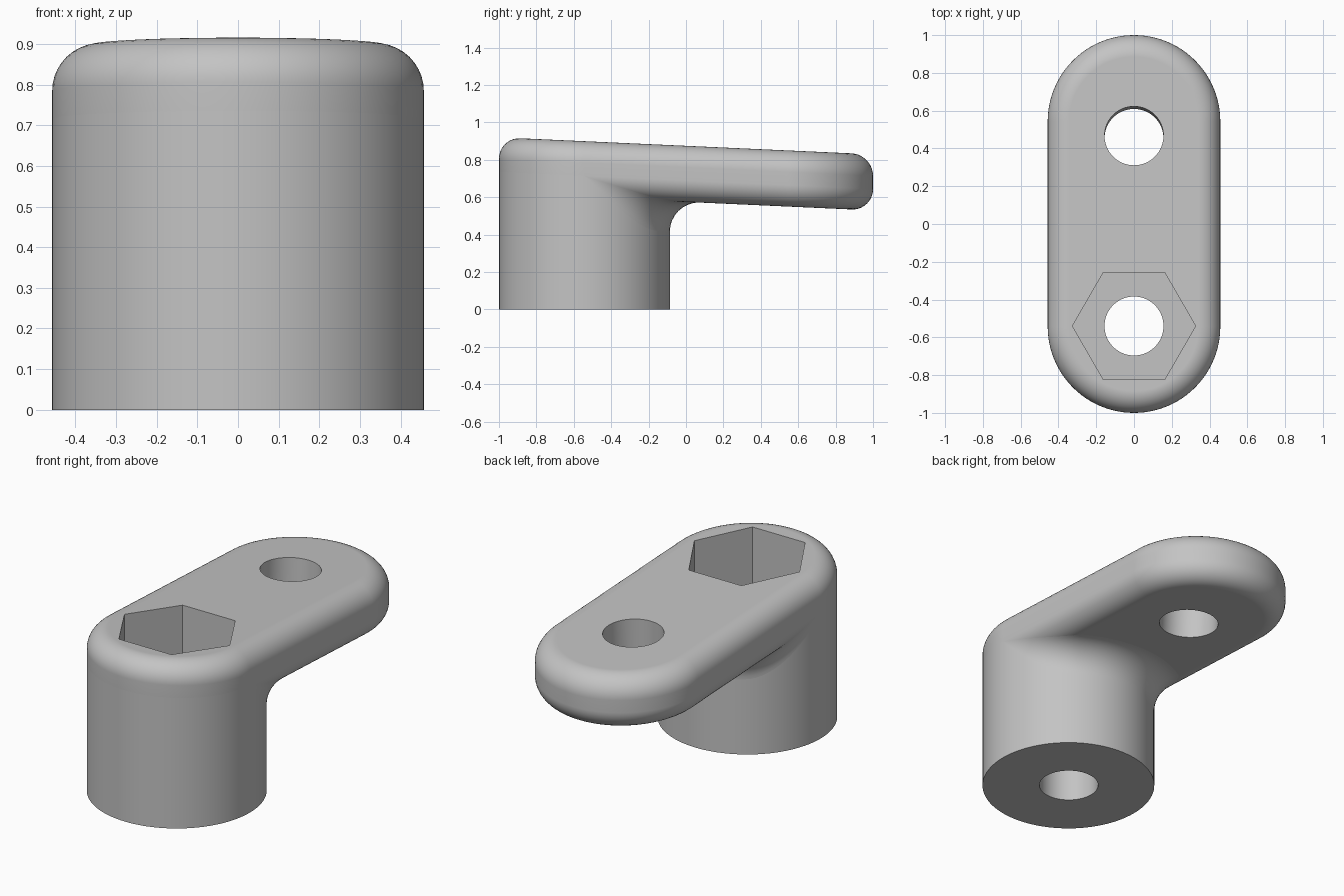
import bpy, bmesh
from math import sin, cos, pi, sqrt, atan
from mathutils import Vector

cube = bpy.data.objects.get("Cube")
if cube:
    bpy.data.objects.remove(cube, do_unlink=True)

R = 0.457            # outer radius of post and arm ends
Y = 1 - R            # distance of each end centre from the middle
BEVEL = 0.115        # rounding of the arm edges
HALF = 0.15          # half thickness of the arm
FILLET = 0.155       # blend between post and arm
SLOPE = -0.0455      # fall of the arm towards the back
MID = 0.725          # arm mid height at y = 0
HOLE, HEX = 0.156, 0.326
SEG = 96

grey = bpy.data.materials.new("plain grey")
grey.use_nodes = True
colour = (0.55, 0.55, 0.55, 1)
grey.diffuse_color = colour
grey.node_tree.nodes["Principled BSDF"].inputs["Base Color"].default_value = colour


def add_object(name, bm):
    mesh = bpy.data.meshes.new(name)
    bm.to_mesh(mesh)
    bm.free()
    mesh.materials.append(grey)
    obj = bpy.data.objects.new(name, mesh)
    bpy.context.collection.objects.link(obj)
    return obj


def loft(name, rings):
    """Closed solid skinned through rings of equal point count."""
    bm = bmesh.new()
    loops = [[bm.verts.new(p) for p in ring] for ring in rings]
    n = len(loops[0])
    for low, high in zip(loops, loops[1:]):
        for i in range(n):
            k = (i + 1) % n
            bm.faces.new((low[i], low[k], high[k], high[i]))
    bm.faces.new(loops[0][::-1])
    bm.faces.new(loops[-1])
    return add_object(name, bm)


def circle(radius, z, y=0.0, n=SEG):
    return [(radius * cos(2 * pi * i / n), y + radius * sin(2 * pi * i / n), z) for i in range(n)]


def stadium(radius, height):
    """Long rounded outline following the slope of the arm."""
    pts = []
    for end in (0, 1):
        for i in range(SEG // 2 + 1):
            a = pi * (end + 2 * i / SEG)
            y = (Y if end == 0 else -Y) + radius * sin(a)
            pts.append((radius * cos(a), y, MID + height + SLOPE * y))
    return pts


def cut(obj, cutter):
    mod = obj.modifiers.new("cut", 'BOOLEAN')
    mod.operation = 'DIFFERENCE'
    mod.solver = 'EXACT'
    mod.object = cutter
    bpy.context.view_layer.objects.active = obj
    bpy.ops.object.modifier_apply(modifier=mod.name)


# Arm: rounded slab, sloping to the back
STEPS = 10
arm_rings = []
for side in (-1, 1):
    for i in range(STEPS + 1):
        a = pi / 2 * (i / STEPS if side == 1 else i / STEPS - 1)
        arm_rings.append(stadium(R - BEVEL + BEVEL * cos(a),
                                 side * (HALF - BEVEL) + BEVEL * sin(a)))
arm = loft("arm", arm_rings)


# Post: upright cylinder ending inside the arm
def core_bottom(y):
    return MID - HALF + BEVEL + SLOPE * y


post_top = [(x, y, core_bottom(y)) for x, y, z in circle(R, 0, -Y)]
post = loft("post", [circle(R, 0, -Y), post_top])

# Fillet: rolling ball blend around the back half of the post
bm = bmesh.new()
grid = []
for i in range(SEG // 2 + 1):
    a = 2 * pi * i / SEG
    out = Vector((cos(a), sin(a), 0))
    ball = Vector((0, -Y, 0)) + out * (R + FILLET)
    spine = Vector((0, max(-Y, min(Y, ball.y)), 0))
    away = ball - spine
    near = spine + away * min(1, (R - BEVEL) / away.length)
    gap = (ball - near).length
    near.z = core_bottom(near.y)
    ball.z = near.z - sqrt(max(0, (BEVEL + FILLET) ** 2 - gap ** 2))
    to_arm = (near - ball).normalized()
    row = [ball + (-out).lerp(to_arm, j / STEPS).normalized() * FILLET for j in range(STEPS + 1)]
    grid.append([bm.verts.new(p) for p in row])
for r0, r1 in zip(grid, grid[1:]):
    for j in range(STEPS):
        bm.faces.new((r0[j], r1[j], r1[j + 1], r0[j + 1]))
bmesh.ops.remove_doubles(bm, verts=bm.verts, dist=0.00005)
fillet = add_object("fillet", bm)

# Openings: bolt hole with hexagonal pocket, and a tilted hole in the arm
bolt_cutter = loft("bolt_hole_cutter", [circle(HOLE, -1, -0.54), circle(HOLE, 2, -0.54)])
hex_cutter = loft("hex_pocket_cutter", [circle(HEX, 0.35, -0.54, 6), circle(HEX, 2, -0.54, 6)])
arm_cutter = loft("arm_hole_cutter", [circle(HOLE, -0.5), circle(HOLE, 0.5)])
arm_cutter.location = (0, 0.46, MID + SLOPE * 0.46)
arm_cutter.rotation_euler.x = atan(SLOPE)
bpy.context.view_layer.update()

cut(post, bolt_cutter)
cut(post, hex_cutter)
cut(arm, hex_cutter)
cut(arm, arm_cutter)
for cutter in (bolt_cutter, hex_cutter, arm_cutter):
    bpy.data.objects.remove(cutter, do_unlink=True)

# Smooth shading with crisp rims
for obj in bpy.context.view_layer.objects:
    obj.select_set(obj in (arm, post, fillet))
bpy.context.view_layer.objects.active = arm
bpy.ops.object.shade_smooth_by_angle(angle=pi / 6)
for obj in (arm, post):
    mod = obj.modifiers.new("even_normals", 'WEIGHTED_NORMAL')
    mod.keep_sharp = True
